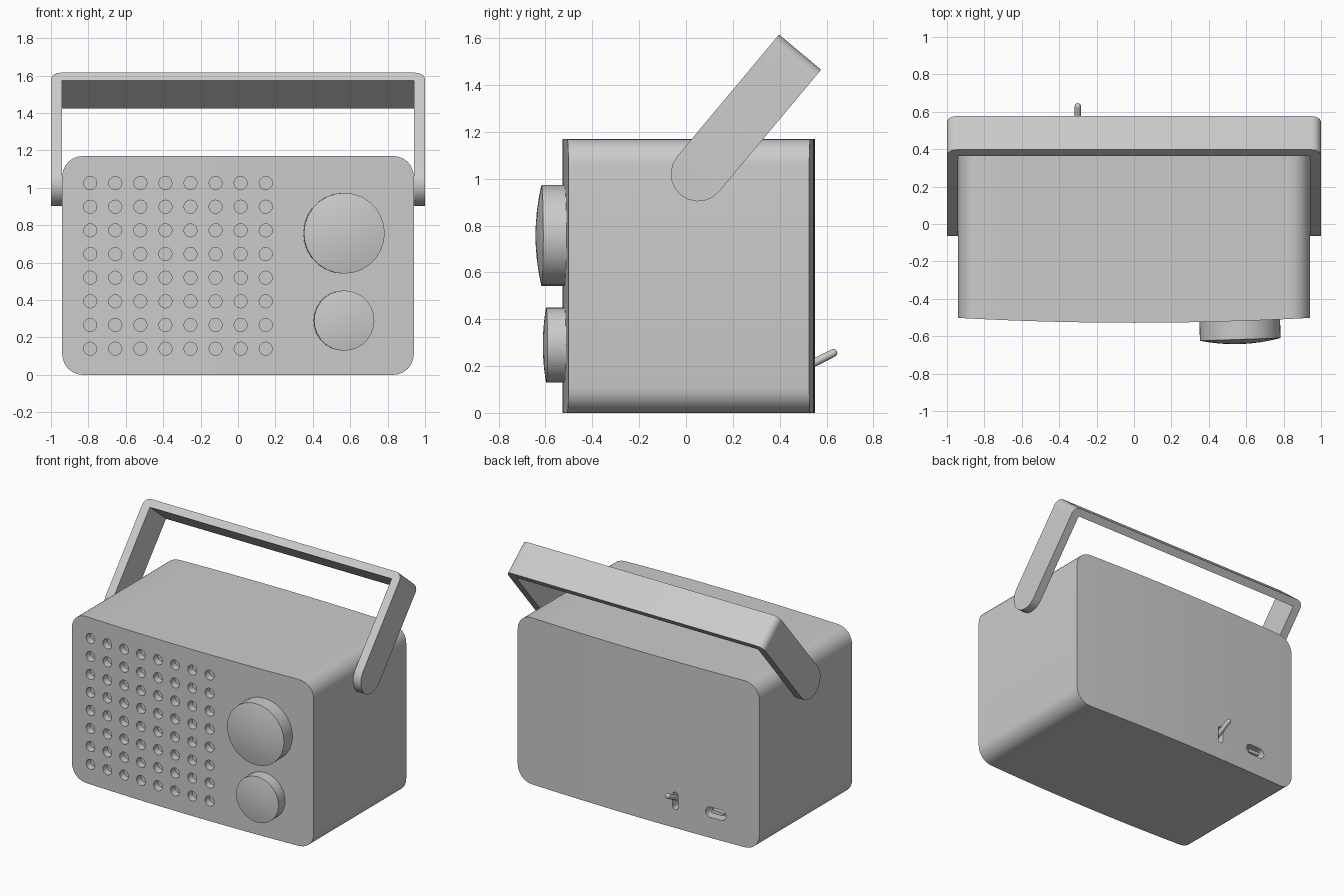
import bpy, bmesh, math
from mathutils import Vector, Matrix

if "Cube" in bpy.data.objects:
    bpy.data.objects.remove(bpy.data.objects["Cube"])


def make(name, bm):
    bmesh.ops.recalc_face_normals(bm, faces=bm.faces)
    me = bpy.data.meshes.new(name)
    bm.to_mesh(me)
    bm.free()
    ob = bpy.data.objects.new(name, me)
    bpy.context.collection.objects.link(ob)
    return ob


def activate(ob):
    bpy.ops.object.select_all(action='DESELECT')
    bpy.context.view_layer.objects.active = ob
    ob.select_set(True)


def smooth(ob, angle=32):
    activate(ob)
    bpy.ops.object.shade_smooth_by_angle(angle=math.radians(angle))


def boolean(ob, cutter, operation):
    cutter.hide_render = True
    mod = ob.modifiers.new("cut", 'BOOLEAN')
    mod.operation, mod.solver, mod.object = operation, 'EXACT', cutter
    activate(ob)
    bpy.ops.object.modifier_apply(modifier=mod.name)
    bpy.data.objects.remove(cutter)


def prism(bm, pts, offset):
    """Extrude a closed outline of 3D points along an offset."""
    a = [bm.verts.new(p) for p in pts]
    b = [bm.verts.new(Vector(p) + Vector(offset)) for p in pts]
    bm.faces.new(a)
    bm.faces.new(b[::-1])
    n = len(pts)
    for i in range(n):
        bm.faces.new((a[i], b[i], b[(i + 1) % n], a[(i + 1) % n]))


def arc(cx, cy, r, a0, a1, n):
    return [(cx + r * math.cos(math.radians(a0 + (a1 - a0) * i / n)),
             cy + r * math.sin(math.radians(a0 + (a1 - a0) * i / n))) for i in range(n + 1)]


def stadium(cx, cz, half, r, n=8):
    return arc(cx + half, cz, r, -90, 90, n) + arc(cx - half, cz, r, 90, 270, n)


# Body: vertical strips with rounded corners and bowed front and back
W, H, R = 0.94, 1.17, 0.11


def front_y(x):
    return -0.528 + 0.026 * (x / W) ** 2


def back_y(x):
    return 0.55 - 0.024 * (x / W) ** 2


corner = [(W - R + R * math.sin(math.radians(15 * i)),
           R - R * math.cos(math.radians(15 * i))) for i in range(7)]
cols = [(-x, d) for x, d in corner[::-1]]
cols += [(-(W - R) + 2 * (W - R) * i / 14, 0) for i in range(1, 14)] + corner
bm = bmesh.new()
rings = [[bm.verts.new(p) for p in ((x, front_y(x), d), (x, back_y(x), d),
                                    (x, back_y(x), H - d), (x, front_y(x), H - d))]
         for x, d in cols]
for a, b in zip(rings, rings[1:]):
    for i in range(4):
        j = (i + 1) % 4
        bm.faces.new((a[i], a[j], b[j], b[i]))
bm.faces.new(rings[0])
bm.faces.new(rings[-1])
body = make("radio_body", bm)

# Speaker holes, switch slot and charging port cut into the body
bm = bmesh.new()
for i in range(8):
    for k in range(8):
        x, z = -0.79 + 0.134 * i, 0.14 + 0.1265 * k
        prism(bm, [(u, front_y(x) - 0.05, v) for u, v in arc(x, z, 0.035, 0, 337.5, 15)],
              (0, 0.10, 0))
prism(bm, [(-0.30 + v, 0.47, 0.19 + u) for u, v in stadium(0, 0, 0.042, 0.02)], (0, 0.2, 0))
prism(bm, [(u, 0.47, v) for u, v in stadium(-0.61, 0.18, 0.042, 0.036)], (0, 0.2, 0))
boolean(body, make("hole_cutter", bm), 'DIFFERENCE')
smooth(body)

# Tongue inside the charging port
bm = bmesh.new()
prism(bm, [(u, 0.465, v) for u, v in stadium(-0.61, 0.18, 0.035, 0.012)], (0, 0.06, 0))
smooth(make("port_tongue", bm))


# Turned parts: profile of (radius, height) spun about local z
def lathe(name, profile, n, matrix):
    bm = bmesh.new()
    loops = [[bm.verts.new((r * math.cos(2 * math.pi * i / n), r * math.sin(2 * math.pi * i / n), h))
              for i in range(n)] for r, h in profile]
    for a, b in zip(loops, loops[1:]):
        for i in range(n):
            bm.faces.new((a[i], a[(i + 1) % n], b[(i + 1) % n], b[i]))
    bm.faces.new(loops[0])
    bm.faces.new(loops[-1])
    ob = make(name, bm)
    ob.matrix_world = matrix
    smooth(ob)


# Front knobs with domed caps, tilted to follow the bowed front
for name, z, r, h, dome in (("tuning_knob", 0.757, 0.216, 0.125, 0.025),
                            ("volume_knob", 0.29, 0.161, 0.094, 0.014)):
    prof = [(r, 0), (r, h - dome)]
    prof += [(r * t, h - dome * t * t) for t in (0.98, 0.75, 0.5, 0.25, 0.05)]
    lathe(name, prof, 28, Matrix.Translation((0.565, -0.517, z))
          @ Matrix.Rotation(math.radians(2), 4, 'Z') @ Matrix.Rotation(math.radians(90), 4, 'X'))

# Toggle lever on the back, leaning up
s = 0.017
lever = [(s, 0), (s, 0.145)] + [(s * math.cos(t), 0.145 + s * math.sin(t)) for t in (0.4, 0.8, 1.2, 1.5)]
lathe("switch_lever", lever, 12, Matrix.Translation((-0.30, 0.50, 0.19))
      @ Matrix.Rotation(math.radians(-63), 4, 'X'))

# Handle: U-shaped band trimmed by a side profile with round lower ends
top, r, t = 0.678, 0.117, 0.06
outer = arc(0.95, top - 0.05, 0.05, 0, 90, 5) + arc(-0.95, top - 0.05, 0.05, 90, 180, 5)
u_shape = ([(1, -0.2)] + outer + [(-1, -0.2), (-1 + t, -0.2), (-1 + t, top - 0.053),
                                  (1 - t, top - 0.053), (1 - t, -0.2)])
bm = bmesh.new()
prism(bm, [(x, -0.2, z) for x, z in u_shape], (0, 0.4, 0))
handle = make("carry_handle", bm)
bm = bmesh.new()
side = arc(0, 0, r, 180, 360, 10) + [(r, 1), (-r, 1)]
prism(bm, [(-1.2, y, z) for y, z in side], (2.4, 0, 0))
boolean(handle, make("handle_trim", bm), 'INTERSECT')
handle.matrix_world = (Matrix.Translation((0, 0.052, 1.02))
                       @ Matrix.Rotation(math.radians(-39.9), 4, 'X'))
smooth(handle)
